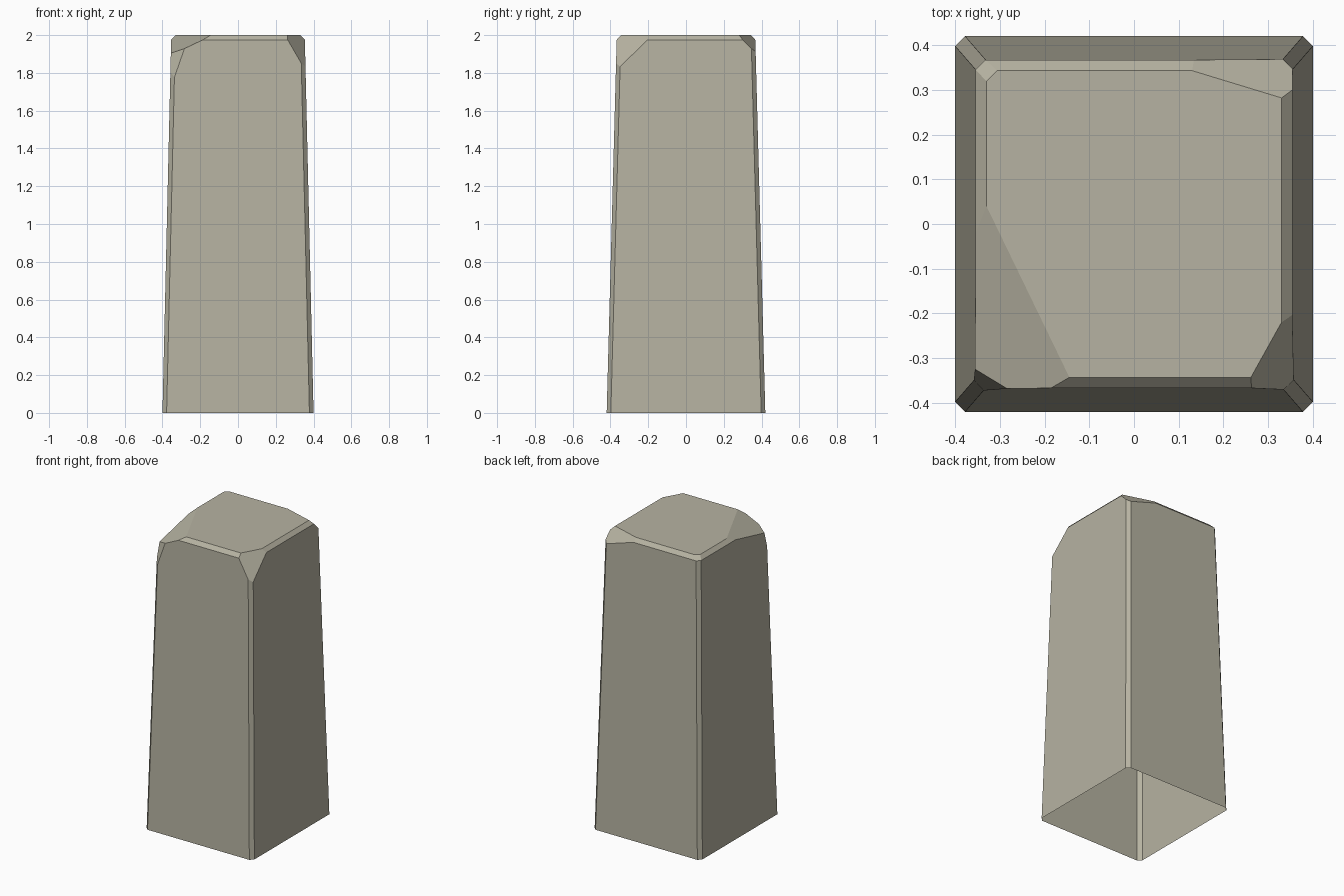
import bpy
import bmesh
from mathutils import Vector

cube = bpy.data.objects.get("Cube")
if cube:
    bpy.data.objects.remove(cube, do_unlink=True)

# Stone material
stone = bpy.data.materials.new("warm_grey_stone")
stone.use_nodes = True
colour = (0.47, 0.45, 0.36, 1)
stone.diffuse_color = colour
bsdf = next(n for n in stone.node_tree.nodes if n.type == 'BSDF_PRINCIPLED')
bsdf.inputs["Base Color"].default_value = colour
bsdf.inputs["Roughness"].default_value = 0.9


def ring(bm, hx, hy, c, z):
    """Rectangle with its four corners clipped by c."""
    points = [(hx, c - hy), (hx, hy - c), (hx - c, hy), (c - hx, hy),
              (-hx, hy - c), (-hx, c - hy), (c - hx, -hy), (hx - c, -hy)]
    return [bm.verts.new((x, y, z)) for x, y in points]


def chip(bm, a, b, c):
    """Slice off whatever lies outside the plane through three points."""
    a, b, c = Vector(a), Vector(b), Vector(c)
    normal = (b - a).cross(c - a).normalized()
    if normal.dot(Vector((0, 0, 1)) - a) > 0:
        normal.negate()
    cut = bmesh.ops.bisect_plane(
        bm, geom=bm.verts[:] + bm.edges[:] + bm.faces[:], dist=1e-5,
        plane_co=a, plane_no=normal, clear_outer=True)
    edges = [e for e in cut["geom_cut"]
             if isinstance(e, bmesh.types.BMEdge) and e.is_boundary]
    bmesh.ops.contextual_create(bm, geom=edges)


# Tapered pillar, open underneath, with bevelled edges
bm = bmesh.new()
rings = [ring(bm, 0.40, 0.42, 0.022, 0),
         ring(bm, 0.354, 0.367, 0.022, 1.975),
         ring(bm, 0.33, 0.343, 0.024, 2)]
for low, high in zip(rings, rings[1:]):
    for i in range(8):
        j = (i + 1) % 8
        bm.faces.new((low[i], low[j], high[j], high[i]))
bm.faces.new(rings[-1])

# Chipped corners: front left, back left, front right (broad, then steep)
chip(bm, (0.262, -0.342, 2), (0.33, -0.22, 2), (0.335, -0.371, 1.85))
chip(bm, (0.13, 0.343, 2), (0.33, 0.282, 2), (0.355, 0.345, 1.93))
chip(bm, (-0.33, 0.04, 2), (-0.145, -0.342, 2), (-0.355, -0.325, 1.905))
chip(bm, (-0.355, -0.325, 1.905), (-0.285, -0.367, 1.93), (-0.338, -0.373, 1.77))

bmesh.ops.recalc_face_normals(bm, faces=bm.faces[:])
mesh = bpy.data.meshes.new("stone_pillar")
bm.to_mesh(mesh)
bm.free()
mesh.materials.append(stone)
pillar = bpy.data.objects.new("stone_pillar", mesh)
bpy.context.collection.objects.link(pillar)
